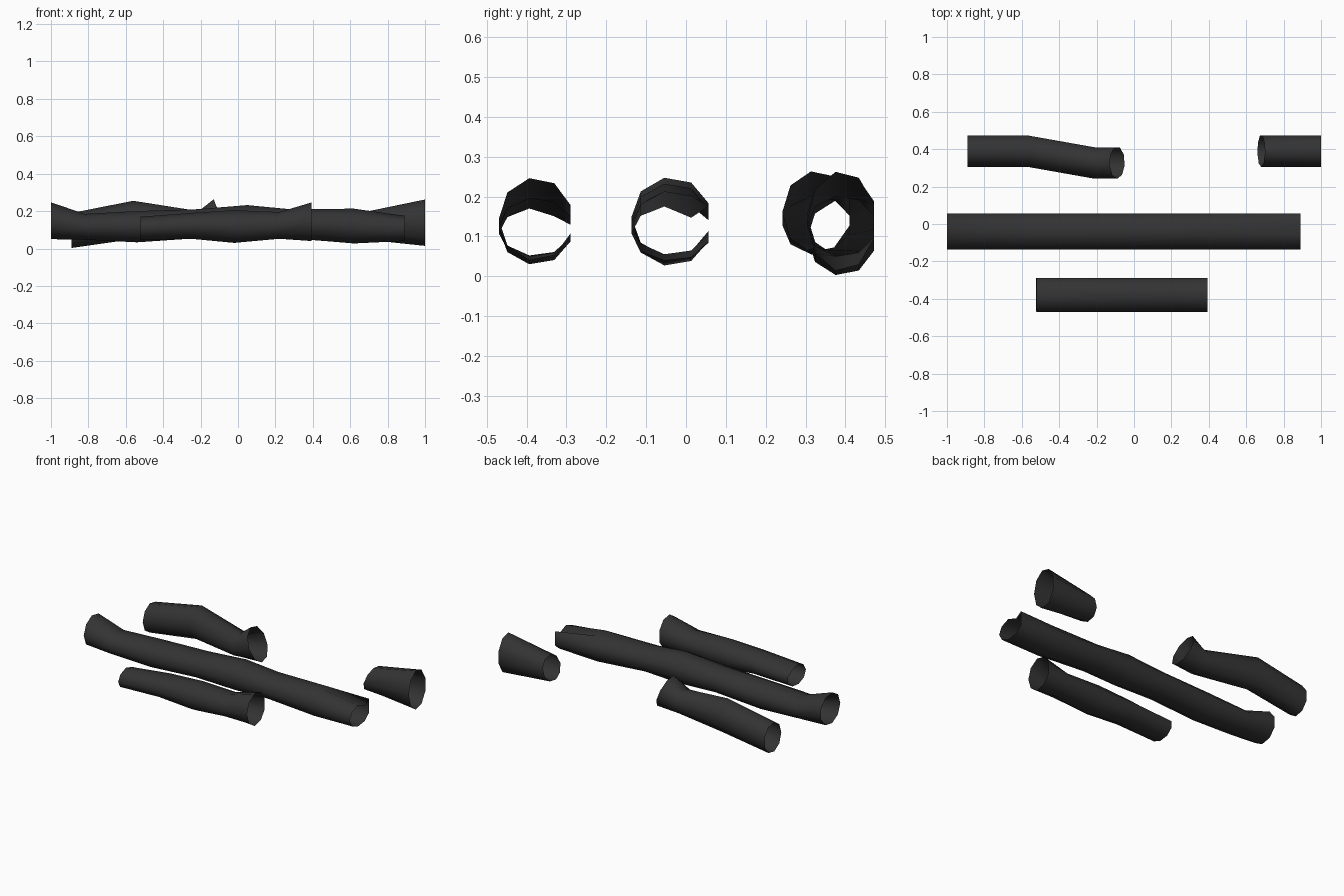
import bpy, bmesh, math

if "Cube" in bpy.data.objects:
    bpy.data.objects.remove(bpy.data.objects["Cube"])

# single charred-wood colour
char = bpy.data.materials.new("charcoal black")
char.diffuse_color = (0.033, 0.033, 0.033, 1)
char.use_nodes = True
char.node_tree.nodes["Principled BSDF"].inputs["Base Color"].default_value = char.diffuse_color

SIDES = 9


def log(name, half_w, rings, dents=()):
    """Open nine-sided tube along x. Ring: x at top, x at bottom, centre y, z low, z high.
    Dents: (ring index, corner index, dz)."""
    bm = bmesh.new()
    loops = []
    for xt, xb, cy, z0, z1 in rings:
        loop = []
        for i in range(SIDES):
            a = math.pi - i * 2 * math.pi / SIDES   # first corner points to the front
            s = math.sin(a) / 0.985
            y = cy + half_w * (math.cos(a) + 0.03) / 0.97
            t = (s + 1) / 2
            loop.append(bm.verts.new((xb + (xt - xb) * t, y, z0 + (z1 - z0) * t)))
        loops.append(loop)
    for r, c, dz in dents:
        loops[r % len(loops)][c].co.z += dz
    for a, b in zip(loops, loops[1:]):
        for i in range(SIDES):
            j = (i + 1) % SIDES
            bm.faces.new((a[i], a[j], b[j], b[i]))
    bmesh.ops.recalc_face_normals(bm, faces=bm.faces)
    # make the open tubes face outward
    cy, cz = rings[0][2], (rings[0][3] + rings[0][4]) / 2
    bm.faces.ensure_lookup_table()
    f = bm.faces[0]
    c = f.calc_center_median()
    if f.normal.y * (c.y - cy) + f.normal.z * (c.z - cz) < 0:
        bmesh.ops.reverse_faces(bm, faces=bm.faces)
    for f in bm.faces:
        f.smooth = True
    me = bpy.data.meshes.new(name)
    bm.to_mesh(me)
    bm.free()
    me.materials.append(char)
    ob = bpy.data.objects.new(name, me)
    bpy.context.collection.objects.link(ob)
    return ob


# long log through the middle, broken at its right end
log("middle_log", 0.097, [
    (-1.0, -1.0, -0.04, 0.05, 0.247),
    (-0.82, -0.82, -0.04, 0.047, 0.185),
    (-0.54, -0.54, -0.04, 0.033, 0.20),
    (-0.22, -0.22, -0.04, 0.055, 0.21),
    (0.05, 0.05, -0.04, 0.042, 0.232),
    (0.28, 0.28, -0.04, 0.055, 0.21),
    (0.62, 0.62, -0.04, 0.027, 0.213),
    (0.89, 0.89, -0.04, 0.04, 0.175),
], dents=[(-1, 3, -0.02), (-1, 4, 0.045)])

# short log in front
log("front_log", 0.09, [
    (-0.52, -0.525, -0.38, 0.045, 0.17),
    (-0.25, -0.25, -0.38, 0.052, 0.19),
    (-0.02, -0.02, -0.38, 0.03, 0.205),
    (0.22, 0.22, -0.38, 0.052, 0.195),
    (0.393, 0.393, -0.38, 0.04, 0.246),
], dents=[(0, 3, -0.012)])

# bent log behind, with a slanted break
log("back_left_log", 0.084, [
    (-0.89, -0.89, 0.388, 0.003, 0.19),
    (-0.56, -0.56, 0.388, 0.05, 0.255),
    (-0.21, -0.21, 0.326, 0.055, 0.20),
    (-0.13, -0.05, 0.326, 0.06, 0.263),
])

# stub behind on the right
log("back_right_stub", 0.084, [
    (0.70, 0.66, 0.388, 0.05, 0.20),
    (1.0, 1.0, 0.388, 0.014, 0.262),
])
